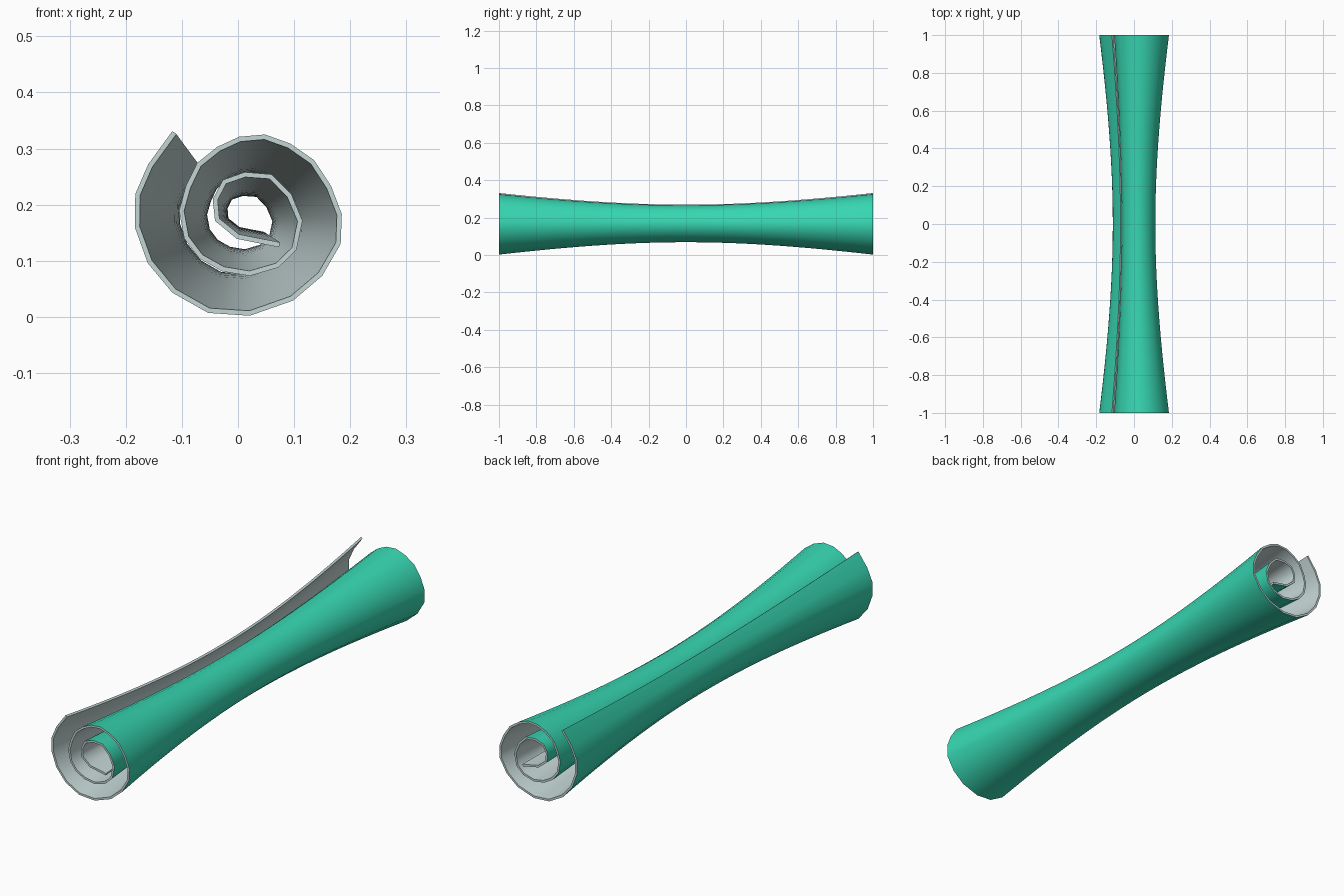
import bpy, bmesh, math

if "Cube" in bpy.data.objects:
    bpy.data.objects.remove(bpy.data.objects["Cube"])

# Spiral cross-section at the flared ends (x, z), from outer lip to inner lip
SPIRAL = [(-.117, .331), (-.160, .272), (-.183, .219), (-.184, .160), (-.161, .096),
          (-.117, .043), (-.053, .007), (.021, .002), (.098, .029), (.150, .073),
          (.183, .130), (.185, .183), (.166, .233), (.136, .279), (.093, .309),
          (.048, .325), (.002, .321), (-.037, .303), (-.073, .274), (-.093, .233),
          (-.105, .189), (-.096, .140), (-.069, .104), (-.028, .081), (.021, .073),
          (.072, .088), (.104, .119), (.115, .171), (.095, .219), (.060, .254),
          (.012, .258), (-.027, .244), (-.045, .210), (-.041, .171), (-.002, .139),
          (.073, .124)]
CENTRE_Z, WAIST, ROWS = .172, .61, 24


def material(name, rgb):
    m = bpy.data.materials.new(name)
    m.diffuse_color = (*rgb, 1)
    m.use_nodes = True
    m.node_tree.nodes["Principled BSDF"].inputs["Base Color"].default_value = m.diffuse_color
    return m


def flare(y):
    # narrow waist in the middle, widening to full size at both ends
    return WAIST + (1 - WAIST) * (math.sqrt(1 + y * y) - 1) / (math.sqrt(2) - 1)


# Rolled sheet: the spiral swept along y
bm = bmesh.new()
rows = []
for j in range(ROWS + 1):
    y = -1 + 2 * j / ROWS
    s = flare(y)
    rows.append([bm.verts.new((x * s, y, CENTRE_Z + (z - CENTRE_Z) * s)) for x, z in SPIRAL])
for a, b in zip(rows, rows[1:]):
    for i in range(len(SPIRAL) - 1):
        bm.faces.new((a[i], b[i], b[i + 1], a[i + 1]))
mesh = bpy.data.meshes.new("rolled_mat")
bm.to_mesh(mesh)
bm.free()
mat = bpy.data.objects.new("rolled_mat", mesh)
bpy.context.collection.objects.link(mat)
mesh.materials.append(material("green top", (.038, .68, .445)))
mesh.materials.append(material("grey underside", (.546, .665, .658)))

# Thickness: grey inner skin and rim
bpy.context.view_layer.objects.active = mat
mat.select_set(True)
sol = mat.modifiers.new("thickness", "SOLIDIFY")
sol.thickness = .009
sol.offset = -1
sol.material_offset = 1
sol.material_offset_rim = 1
bpy.ops.object.modifier_apply(modifier=sol.name)

# Keep both ends cut square
for v in mesh.vertices:
    if abs(v.co.y) > .97:
        v.co.y = math.copysign(1, v.co.y)
bpy.ops.object.shade_smooth_by_angle(angle=math.radians(60))
